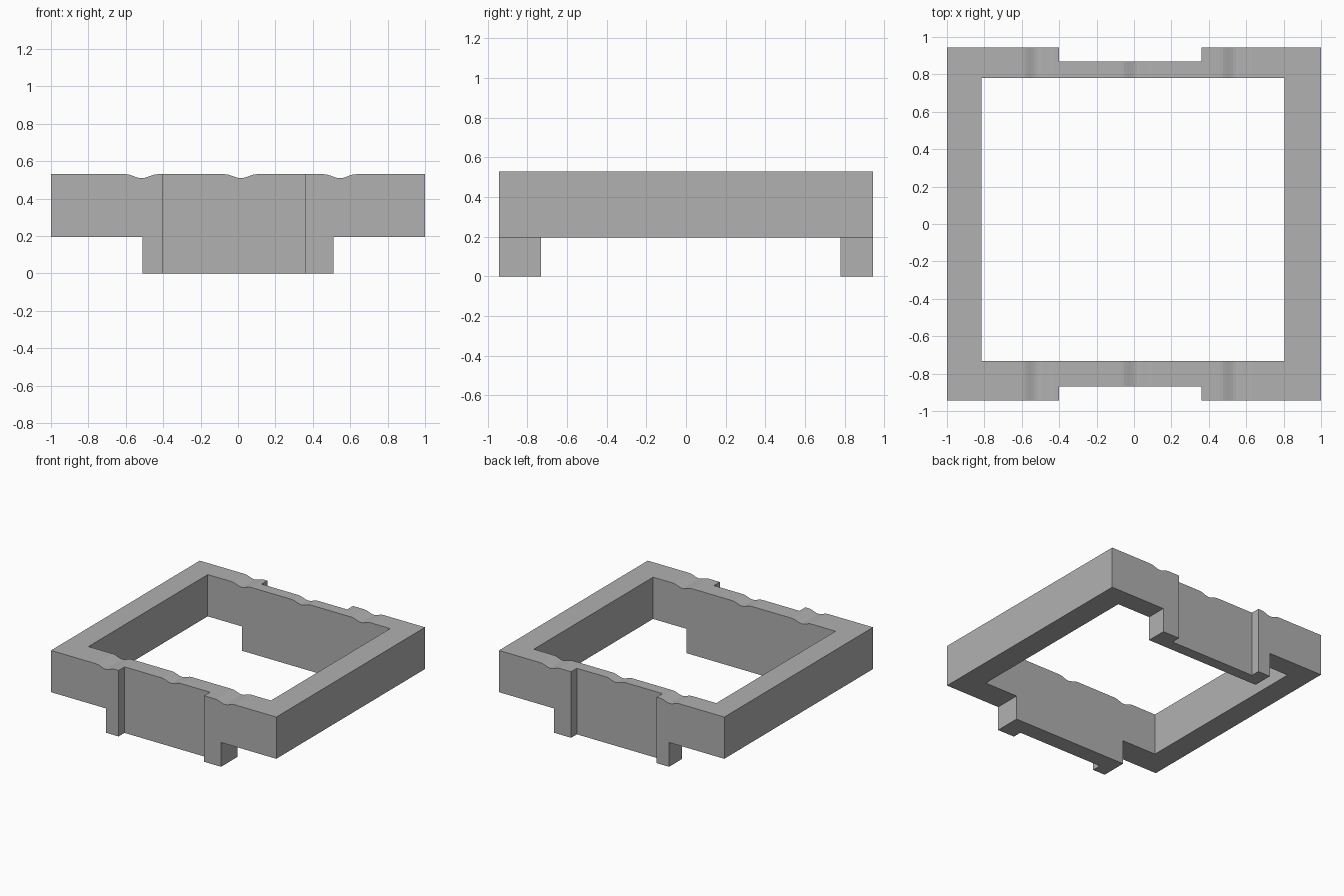
import bpy
import bmesh
import math
from mathutils import Vector

default = bpy.data.objects.get("Cube")
if default:
    bpy.data.objects.remove(default, do_unlink=True)

TOP, LEDGE, HALF_Y = 0.53, 0.195, 0.943

grey = bpy.data.materials.new("plain grey")
grey.use_nodes = True
colour = (0.44, 0.44, 0.44, 1)
grey.diffuse_color = colour
grey.node_tree.nodes["Principled BSDF"].inputs["Base Color"].default_value = colour


def extrude_profile(name, outline, y0, y1):
    """Extrude an x-z outline along y into a closed solid."""
    bm = bmesh.new()
    face = bm.faces.new([bm.verts.new((x, y0, z)) for x, z in outline])
    geom = bmesh.ops.extrude_face_region(bm, geom=[face])["geom"]
    moved = [v for v in geom if isinstance(v, bmesh.types.BMVert)]
    bmesh.ops.translate(bm, verts=moved, vec=Vector((0, y1 - y0, 0)))
    bmesh.ops.recalc_face_normals(bm, faces=bm.faces)
    mesh = bpy.data.meshes.new(name)
    bm.to_mesh(mesh)
    bm.free()
    mesh.materials.append(grey)
    obj = bpy.data.objects.new(name, mesh)
    bpy.context.collection.objects.link(obj)
    return obj


def cut(body, name, x0, x1, y0, y1):
    """Cut a full-height box out of the body."""
    cutter = extrude_profile(name, [(x0, -1), (x1, -1), (x1, 1), (x0, 1)], y0, y1)
    cutter.hide_render = True
    mod = body.modifiers.new(name, "BOOLEAN")
    mod.operation = "DIFFERENCE"
    mod.solver = "EXACT"
    mod.object = cutter
    bpy.context.view_layer.objects.active = body
    bpy.ops.object.modifier_apply(modifier=mod.name)
    bpy.data.objects.remove(cutter, do_unlink=True)


# Front outline: stepped underside, three shallow soft grooves along the top
outline = [(-1, TOP), (-1, LEDGE), (-0.51, LEDGE), (-0.51, 0),
           (0.51, 0), (0.51, LEDGE), (1, LEDGE), (1, TOP)]
half_width, depth, steps = 0.085, 0.021, 10
for centre in (0.545, 0.015, -0.515):
    for i in range(steps + 1):
        t = 1 - 2 * i / steps
        dip = depth * (1 + math.cos(math.pi * t)) / 2
        outline.append((centre + half_width * t, TOP - dip))

frame = extrude_profile("frame", outline, -HALF_Y, HALF_Y)

# Central opening, then the recesses in the front and back walls
cut(frame, "opening", -0.815, 0.805, -0.732, 0.78)
cut(frame, "front_recess", -0.40, 0.36, -2, -0.868)
cut(frame, "back_recess", -0.40, 0.36, 0.87, 2)
